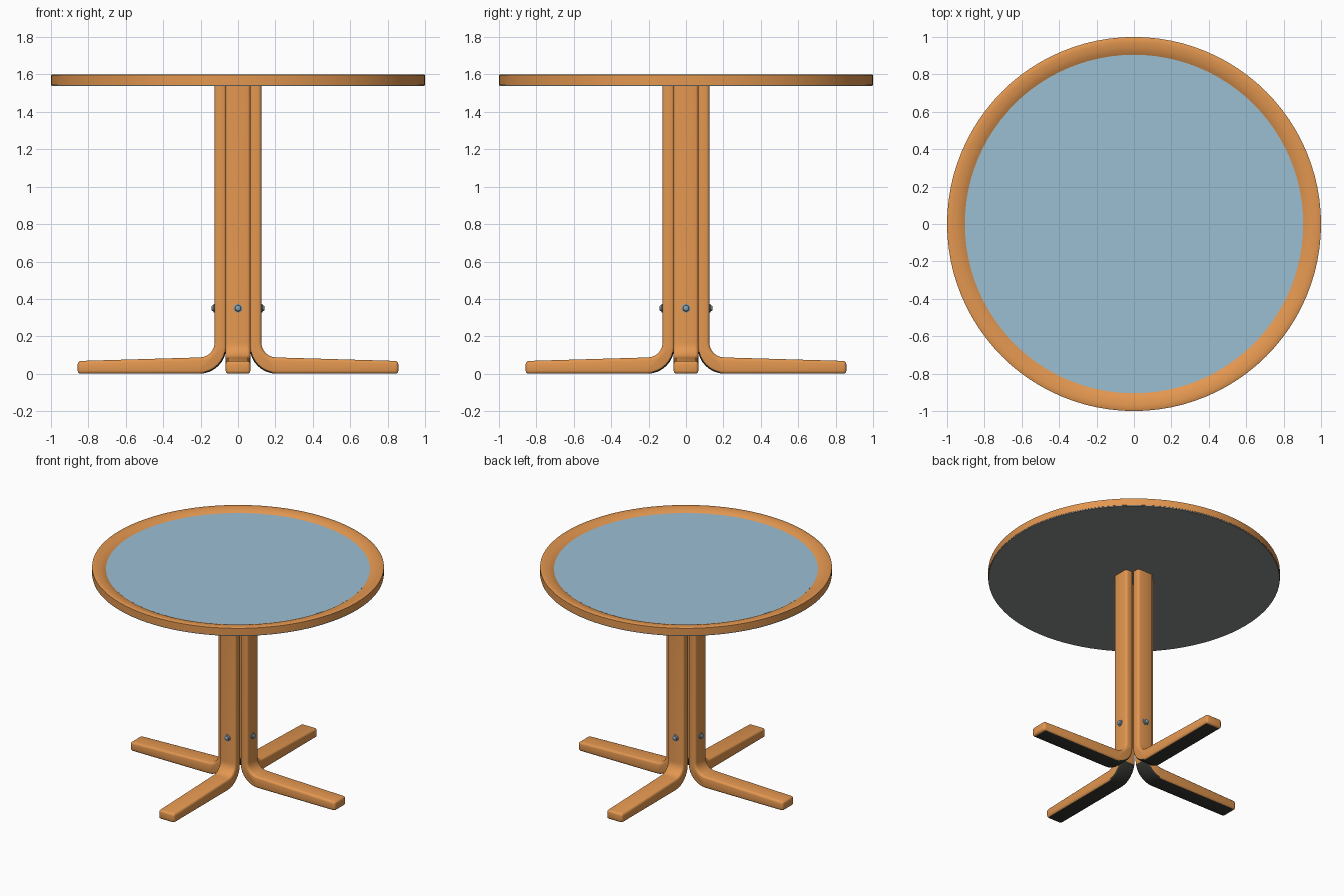
import bpy, bmesh, math
from mathutils import Matrix, Vector

old = bpy.data.objects.get("Cube")
if old:
    bpy.data.objects.remove(old, do_unlink=True)


def material(name, rgb):
    m = bpy.data.materials.new(name)
    m.use_nodes = True
    color = (*rgb, 1)
    m.diffuse_color = color
    m.node_tree.nodes["Principled BSDF"].inputs["Base Color"].default_value = color
    return m


wood = material("warm wood", (0.77, 0.31, 0.08))
glass = material("blue glass", (0.33, 0.52, 0.65))
grey = material("grey underside", (0.26, 0.27, 0.27))
dark = material("dark sole", (0.035, 0.035, 0.03))
steel = material("steel", (0.26, 0.36, 0.42))


def finish(bm, name, mats, angle=35):
    bmesh.ops.recalc_face_normals(bm, faces=bm.faces)
    mesh = bpy.data.meshes.new(name)
    bm.to_mesh(mesh)
    bm.free()
    for m in mats:
        mesh.materials.append(m)
    obj = bpy.data.objects.new(name, mesh)
    bpy.context.collection.objects.link(obj)
    bpy.ops.object.select_all(action="DESELECT")
    obj.select_set(True)
    bpy.context.view_layer.objects.active = obj
    bpy.ops.object.shade_smooth_by_angle(angle=math.radians(angle))
    return obj


def lathe(profile, steps):
    """Spin an (r, z) outline around the z axis."""
    bm = bmesh.new()
    verts = [bm.verts.new((r, 0, z)) for r, z in profile]
    edges = [bm.edges.new(pair) for pair in zip(verts, verts[1:])]
    bmesh.ops.spin(bm, geom=verts + edges, axis=(0, 0, 1), cent=(0, 0, 0),
                   angle=2 * math.pi, steps=steps)
    bmesh.ops.remove_doubles(bm, verts=bm.verts, dist=1e-5)
    return bm


# Table top: wooden rim dished toward the glass
rim = [(0.9, 1.545), (1, 1.545), (1, 1.597), (0.995, 1.6), (0.97, 1.6), (0.945, 1.597),
       (0.92, 1.589), (0.9, 1.578), (0.9, 1.545)]
finish(lathe(rim, 96), "top_rim", [wood])
finish(lathe([(0, 1.55), (0.905, 1.55), (0.905, 1.581), (0, 1.581)], 96), "glass_top", [glass])
finish(lathe([(0, 1.538), (0.998, 1.538), (0.998, 1.546), (0, 1.546)], 96),
       "top_underside", [grey])


def arc(cx, cz, radius, start, end, n=9):
    angles = [math.radians(start + (end - start) * i / (n - 1)) for i in range(n)]
    return [(cx + radius * math.cos(a), cz + radius * math.sin(a)) for a in angles]


# Bent legs: one L outline, extruded across its width and rounded
def leg(name, turn):
    reach, half = 0.857, 0.066
    outline = [(0.062, 1.54)] + arc(0.207, 0.145, 0.145, 180, 270)
    outline += [(reach, 0), (reach, 0.068)]
    outline += arc(0.205, 0.167, 0.08, 270, 180) + [(0.125, 1.54)]
    bm = bmesh.new()
    face = bm.faces.new([bm.verts.new((r, -half, z)) for r, z in outline])
    ext = bmesh.ops.extrude_face_region(bm, geom=[face])
    moved = [v for v in ext["geom"] if isinstance(v, bmesh.types.BMVert)]
    bmesh.ops.translate(bm, verts=moved, vec=(0, 2 * half, 0))
    bmesh.ops.recalc_face_normals(bm, faces=bm.faces)
    sharp = [e for e in bm.edges if e.calc_face_angle() > math.radians(40)
             and min(v.co.z for v in e.verts) < 1.5]
    bmesh.ops.bevel(bm, geom=sharp, offset=0.016, segments=3, profile=0.5, affect="EDGES")
    bmesh.ops.recalc_face_normals(bm, faces=bm.faces)
    # Dark sole: faces looking down and inward along the foot
    inward = Vector((-1, 0, -1)).normalized()
    for f in bm.faces:
        if f.normal.dot(inward) > 0.6 and f.calc_center_median().z < 0.13:
            f.material_index = 1
    bmesh.ops.rotate(bm, verts=bm.verts, cent=(0, 0, 0), matrix=Matrix.Rotation(turn, 3, "Z"))
    finish(bm, name, [wood, dark])


# Bolt: washer with a domed head, lathed and turned outward
def bolt(name, turn):
    bm = lathe([(0, 0.115), (0.024, 0.115), (0.024, 0.129), (0.017, 0.131),
                (0.015, 0.138), (0.009, 0.142), (0, 0.143)], 16)
    bm.transform(Matrix.Rotation(turn, 4, "Z") @ Matrix.Translation((0, 0, 0.35))
                 @ Matrix.Rotation(math.pi / 2, 4, "Y"))
    finish(bm, name, [steel])


for i, side in enumerate(("left", "back", "right", "front")):
    leg(side + "_leg", i * math.pi / 2)
    bolt(side + "_bolt", i * math.pi / 2)
